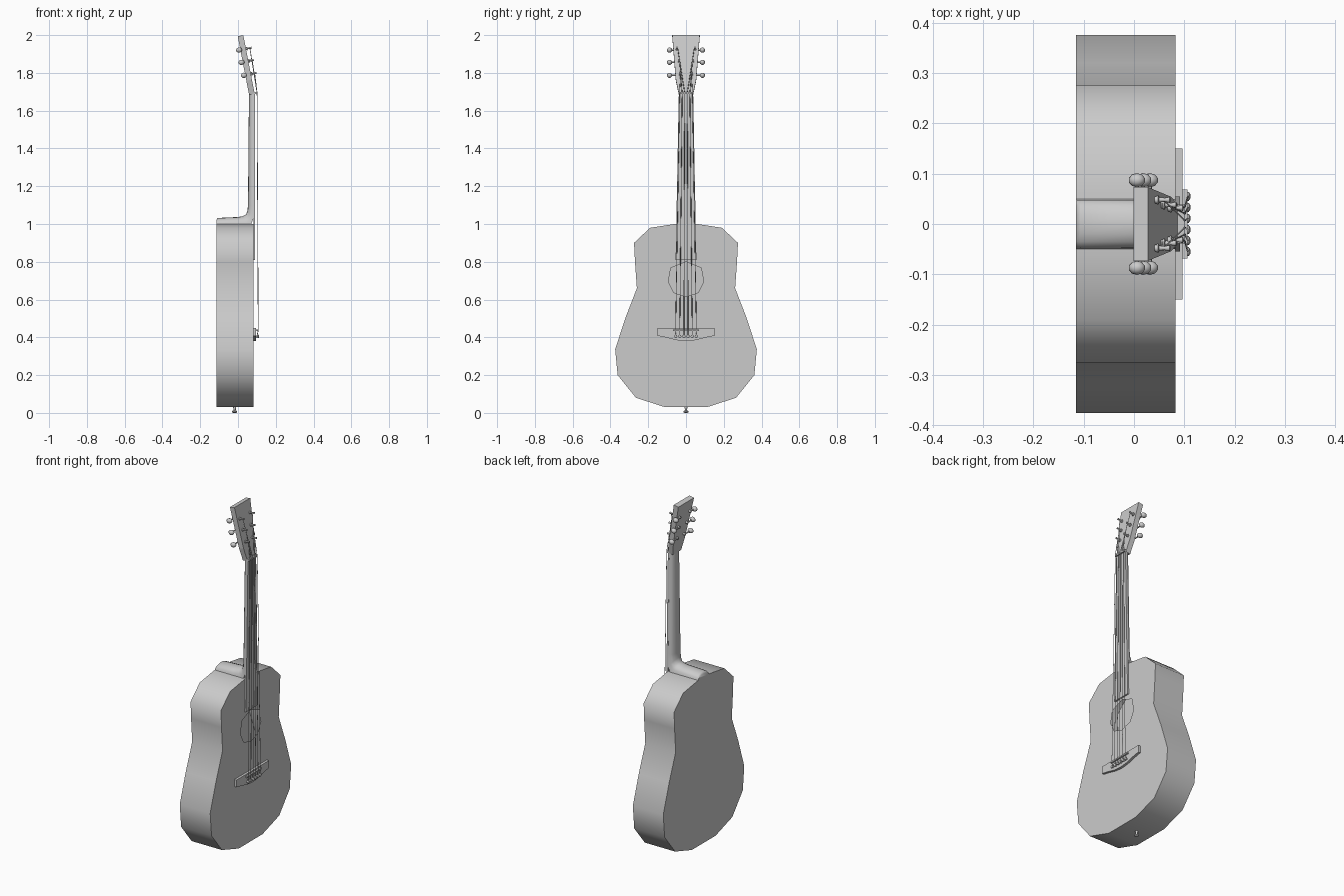
import bpy, bmesh, math
from mathutils import Vector as V

if "Cube" in bpy.data.objects:
    bpy.data.objects.remove(bpy.data.objects["Cube"])


def finish(name, bm, smooth=None):
    bmesh.ops.recalc_face_normals(bm, faces=bm.faces)
    me = bpy.data.meshes.new(name)
    bm.to_mesh(me)
    bm.free()
    ob = bpy.data.objects.new(name, me)
    bpy.context.collection.objects.link(ob)
    if smooth:
        bpy.ops.object.select_all(action='DESELECT')
        bpy.context.view_layer.objects.active = ob
        ob.select_set(True)
        bpy.ops.object.shade_smooth_by_angle(angle=math.radians(smooth))
    return ob


def loft(name, rings, smooth=None):
    bm = bmesh.new()
    vs = [[bm.verts.new(p) for p in r] for r in rings]
    n = len(vs[0])
    for a, b in zip(vs, vs[1:]):
        for i in range(n):
            j = (i + 1) % n
            bm.faces.new((a[i], a[j], b[j], b[i]))
    bm.faces.new(vs[0])
    bm.faces.new(vs[-1])
    return finish(name, bm, smooth)


def mirrored(half):
    """Close a half outline (y, z) by mirroring it across y = 0."""
    return half + [(-y, z) for y, z in reversed(half) if y > 0]


def slab(name, outline, x0, x1):
    return loft(name, [[(x, y, z) for y, z in outline] for x in (x0, x1)])


def rod(name, a, b, stations, sides=8, smooth=50):
    """Turned part from a to b; stations are (fraction, radius)."""
    a, b = V(a), V(b)
    q = (b - a).to_track_quat('Z', 'Y')
    angs = [2 * math.pi * i / sides for i in range(sides)]
    return loft(name, [[a.lerp(b, t) + q @ V((r * math.cos(w), r * math.sin(w), 0))
                        for w in angs] for t, r in stations], smooth)


# Hollow body with an open sound hole
BACK, FRONT = -0.115, 0.082
body = mirrored([(0.06, 1.0), (0.19, 0.98), (0.275, 0.90), (0.27, 0.80), (0.26, 0.66),
                 (0.32, 0.505), (0.375, 0.337), (0.362, 0.20), (0.265, 0.08), (0.11, 0.03)])
hole = [(0, 0.80), (0.08, 0.768), (0.094, 0.695), (0.065, 0.637), (0, 0.615),
        (-0.065, 0.637), (-0.094, 0.695), (-0.08, 0.768)]
bm = bmesh.new()
b = [bm.verts.new((BACK, y, z)) for y, z in body]
f = [bm.verts.new((FRONT, y, z)) for y, z in body]
h = [bm.verts.new((FRONT, y, z)) for y, z in hole]
bm.faces.new(b)
for i in range(len(b)):
    j = (i + 1) % len(b)
    bm.faces.new((b[i], b[j], f[j], f[i]))
rim = [bm.edges.new((h[i], h[(i + 1) % len(h)])) for i in range(len(h))]
outer = [bm.edges.get((f[i], f[(i + 1) % len(f)])) for i in range(len(f))]
bmesh.ops.triangle_fill(bm, edges=rim + outer, use_beauty=True)
finish("body", bm, 60)

# Neck and heel: a D section swept down the neck and round onto the body
sections = [  # flat side (x, z), crown (x, z), half width
    ((0.082, 1.695), (0.058, 1.695), 0.038), ((0.082, 1.10), (0.053, 1.10), 0.049),
    ((0.082, 1.03), (0.050, 1.07), 0.050), ((0.07, 1.0), (0.042, 1.05), 0.050),
    ((0.05, 0.998), (0.025, 1.041), 0.050), ((0.0, 0.998), (0.0, 1.037), 0.050),
    ((-0.105, 0.998), (-0.107, 1.032), 0.050), ((-0.115, 0.998), (-0.115, 1.022), 0.050)]
rings = []
for (px, pz), (cx, cz), w in sections:
    ring = []
    for k in range(9):
        t = math.pi * k / 8
        s = math.sin(t) ** 0.8 if 0 < k < 8 else 0
        ring.append((px + (cx - px) * s, w * math.cos(t), pz + (cz - pz) * s))
    rings.append(ring)
loft("neck", rings, 50)

# Fretboard and nut
slab("fretboard", mirrored([(0.038, 1.695), (0.055, 0.81)]), 0.0815, 0.091)
slab("nut", mirrored([(0.039, 1.70), (0.039, 1.688)]), 0.082, 0.1)

# Headstock, tilted back
up, out, base = V((-0.19, 0, 0.982)), V((0.982, 0, 0.19)), V((0.088, 0, 1.69))


def head(hh, y, d):
    return base + up * hh + out * d + V((0, y, 0))


shape = mirrored([(0.073, 0.315), (0.054, 0.075), (0.038, 0.0)])
loft("headstock", [[head(z, y, d) for y, z in shape] for d in (-0.03, 0)])

# Tuners
tuners = [(0.106, 0.032), (0.176, 0.038), (0.242, 0.048)]
for side, label in ((1, "right"), (-1, "left")):
    for n, (hh, y) in enumerate(tuners):
        tag = f"{label}_{n + 1}"
        edge = 0.055 + 0.07 * (hh - 0.075)
        rod("tuner_post_" + tag, head(hh, side * y, -0.042), head(hh, side * y, 0.03),
            [(0, .007), (.62, .007), (.63, .009), (.68, .009), (.7, .005), (.85, .004), (1, .006)])
        rod("tuner_shaft_" + tag, head(hh, side * y, -0.037),
            head(hh, side * (edge + 0.02), -0.037), [(0, .004), (1, .004)], 6)
        bm = bmesh.new()
        bmesh.ops.create_uvsphere(bm, u_segments=10, v_segments=6, radius=1)
        c = head(hh, side * 0.087, -0.037)
        for v in bm.verts:
            p = v.co.copy()
            v.co = c + out * p.x * 0.017 + up * p.z * 0.014 + V((0, p.y * 0.014, 0))
        finish("tuner_knob_" + tag, bm, 60)

# Bridge, saddle and pins
slab("bridge", mirrored([(0.15, 0.45), (0.15, 0.408), (0.10, 0.398), (0.05, 0.385), (0, 0.38)]),
     FRONT - 0.001, 0.096)
slab("saddle", mirrored([(0.068, 0.441), (0.068, 0.433)]), 0.09, 0.106)
for i in range(6):
    y = -0.055 + 0.022 * i
    rod(f"bridge_pin_{i + 1}", (0.09, y, 0.405), (0.112, y, 0.405),
        [(0, .005), (.5, .005), (.6, .009), (.85, .009), (1, .004)])

# Strings from pins over saddle and nut to the posts
cu = bpy.data.curves.new("strings", 'CURVE')
cu.dimensions = '3D'
cu.bevel_depth = 0.0018
cu.bevel_resolution = 0
for side in (1, -1):
    for n, (hh, y) in enumerate(tuners):
        yb, yn = 0.055 - 0.022 * n, 0.034 - 0.0136 * n
        pts = [(0.1, side * yb, 0.405), (0.107, side * yb, 0.437),
               (0.101, side * yn, 1.694), head(hh, side * (y - 0.004), 0.021)]
        sp = cu.splines.new('POLY')
        sp.points.add(3)
        for q, p in zip(sp.points, pts):
            q.co = (*p, 1)
strings = bpy.data.objects.new("strings", cu)
bpy.context.collection.objects.link(strings)
bpy.ops.object.select_all(action='DESELECT')
bpy.context.view_layer.objects.active = strings
strings.select_set(True)
bpy.ops.object.convert(target='MESH')

# Strap pin under the body
rod("strap_pin", (-0.018, 0, 0.035), (-0.018, 0, 0.0),
    [(0, .008), (.3, .007), (.6, .006), (.7, .013), (.9, .013), (1, .008)], 10)
